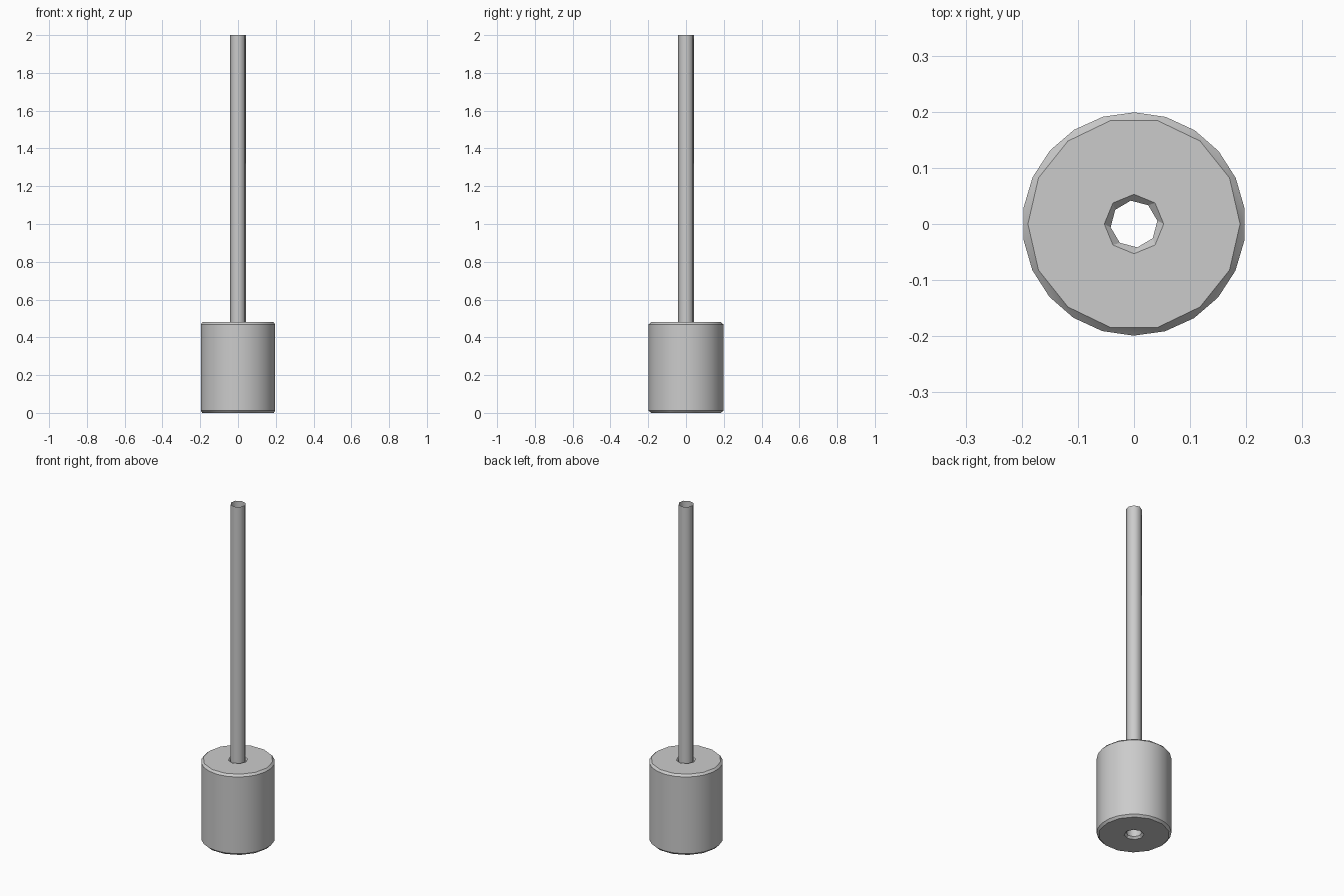
import bpy, bmesh, math

cube = bpy.data.objects.get("Cube")
if cube:
    bpy.data.objects.remove(cube, do_unlink=True)

metal = bpy.data.materials.new("plain grey")
metal.use_nodes = True
grey = (0.6, 0.6, 0.6, 1.0)
metal.diffuse_color = grey
metal.node_tree.nodes["Principled BSDF"].inputs["Base Color"].default_value = grey

TURN = math.radians(8)


def ring(bm, radius, z, sides, turn):
    """Closed loop of edges at one height."""
    verts = [bm.verts.new((radius * math.cos(turn + math.tau * i / sides),
                           radius * math.sin(turn + math.tau * i / sides), z))
             for i in range(sides)]
    return [bm.edges.new((verts[i - 1], verts[i])) for i in range(sides)]


def finish(bm, name, angle, recalc=True):
    if recalc:
        bmesh.ops.recalc_face_normals(bm, faces=bm.faces[:])
    mesh = bpy.data.meshes.new(name)
    bm.to_mesh(mesh)
    bm.free()
    mesh.materials.append(metal)
    obj = bpy.data.objects.new(name, mesh)
    bpy.context.collection.objects.link(obj)
    bpy.ops.object.select_all(action='DESELECT')
    obj.select_set(True)
    bpy.context.view_layer.objects.active = obj
    bpy.ops.object.shade_smooth_by_angle(angle=math.radians(angle))
    return obj


# Drum: chamfered cylinder with a chamfered bore right through it
TOP, CHAMFER = 0.48, 0.012
bm = bmesh.new()
loops = [ring(bm, r, z, n, t) for r, z, n, t in (
    (0.042, CHAMFER, 8, TURN),
    (0.053, 0.0, 8, 0.0),
    (0.189, 0.0, 14, 0.0),
    (0.199, CHAMFER, 22, TURN),
    (0.199, TOP - CHAMFER, 22, TURN),
    (0.189, TOP, 14, 0.0),
    (0.053, TOP, 8, 0.0),
    (0.042, TOP - CHAMFER, 8, TURN))]
for a, b in zip(loops, loops[1:] + loops[:1]):
    bmesh.ops.bridge_loops(bm, edges=a + b)
finish(bm, "drum", 30)

# Thin open tube standing in the bore
bm = bmesh.new()
low = ring(bm, 0.0415, CHAMFER, 8, TURN)
high = ring(bm, 0.0415, 2.0, 8, TURN)
bmesh.ops.bridge_loops(bm, edges=low + high)
finish(bm, "tube", 50)
